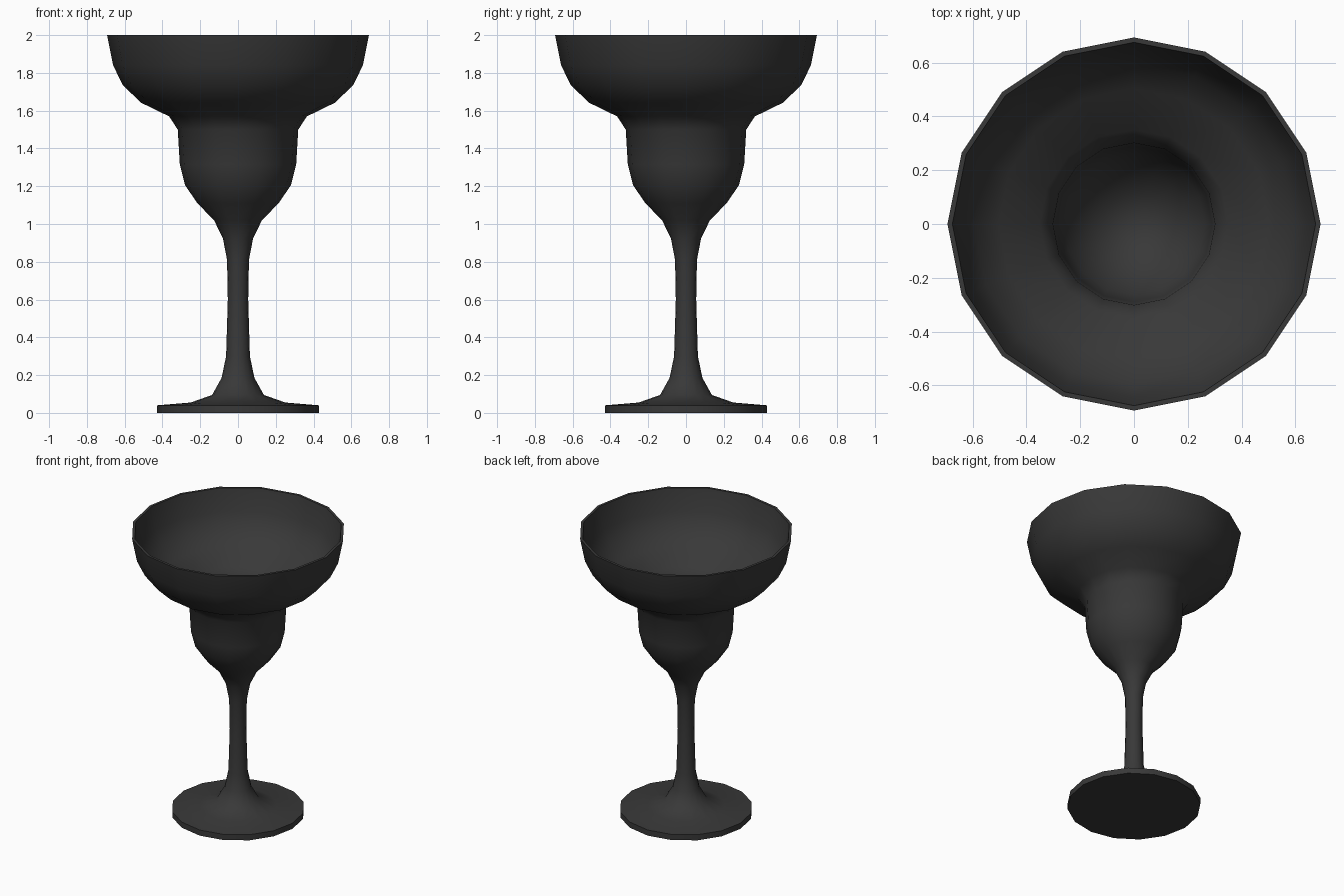
import bpy, bmesh, math

if "Cube" in bpy.data.objects:
    bpy.data.objects.remove(bpy.data.objects["Cube"])

SIDES = 16

# Outer silhouette (radius, height), foot to rim
outer = [(0.43, 0), (0.43, 0.04), (0.25, 0.055), (0.137, 0.095), (0.087, 0.185),
         (0.063, 0.30), (0.054, 0.60), (0.058, 0.81), (0.08, 0.925), (0.127, 1.02),
         (0.215, 1.11), (0.28, 1.205), (0.308, 1.315), (0.319, 1.5), (0.365, 1.57),
         (0.513, 1.642), (0.61, 1.735), (0.661, 1.84), (0.693, 2.0)]

# Inner wall, rim down to the cup floor
inner = [(0.675, 2.0), (0.643, 1.845), (0.596, 1.748), (0.503, 1.66), (0.35, 1.587),
         (0.301, 1.508), (0.29, 1.32), (0.263, 1.215), (0.202, 1.125), (0.115, 1.04)]


def lathe(name, profile, tip_height):
    """Revolve a profile; flat cap at the start, pole vertex at the end."""
    bm = bmesh.new()
    rings = []
    for r, z in profile:
        rings.append([bm.verts.new((r * math.cos(a), r * math.sin(a), z))
                      for a in (2 * math.pi * i / SIDES for i in range(SIDES))])
    for lo, hi in zip(rings, rings[1:]):
        for i in range(SIDES):
            j = (i + 1) % SIDES
            bm.faces.new((lo[i], lo[j], hi[j], hi[i]))
    bm.faces.new(list(reversed(rings[0])))
    tip = bm.verts.new((0, 0, tip_height))
    for i in range(SIDES):
        bm.faces.new((rings[-1][i], rings[-1][(i + 1) % SIDES], tip))
    bmesh.ops.recalc_face_normals(bm, faces=bm.faces)
    mesh = bpy.data.meshes.new(name)
    bm.to_mesh(mesh)
    bm.free()
    obj = bpy.data.objects.new(name, mesh)
    bpy.context.collection.objects.link(obj)
    return obj


# Cocktail glass: foot, stem, cup and wide bowl in one turned body
glass = lathe("cocktail_glass", outer + inner, 1.01)

# Dark finish
dark = bpy.data.materials.new("dark_glass")
dark.diffuse_color = (0.04, 0.04, 0.04, 1)
dark.use_nodes = True
dark.node_tree.nodes["Principled BSDF"].inputs["Base Color"].default_value = dark.diffuse_color
glass.data.materials.append(dark)

# Smooth sides, crisp rim and foot edge
bpy.context.view_layer.objects.active = glass
glass.select_set(True)
bpy.ops.object.shade_smooth_by_angle(angle=math.radians(50))
